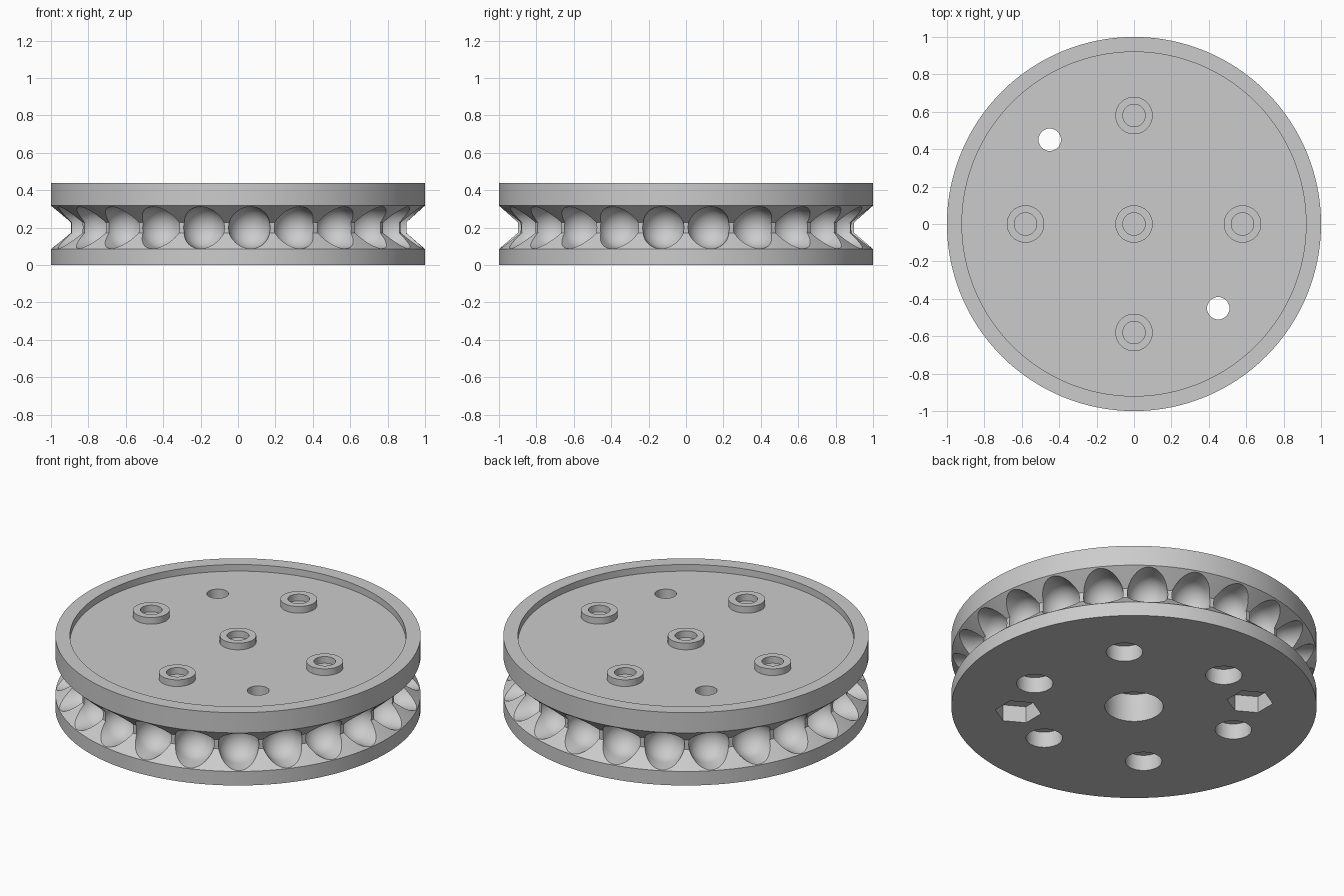
import bpy, bmesh
from math import sin, cos, pi, radians
from mathutils import Matrix, Vector

old = bpy.data.objects.get("Cube")
if old:
    bpy.data.objects.remove(old, do_unlink=True)

grey = bpy.data.materials.new("light_grey")
grey.use_nodes = True
colour = (0.6, 0.6, 0.6, 1)
grey.diffuse_color = colour
grey.node_tree.nodes["Principled BSDF"].inputs["Base Color"].default_value = colour


def lathe(bm, profile, sides, matrix=Matrix(), closed=False, turn=0.0):
    """Revolve (radius, height) points about z, then place with matrix."""
    new = []
    rings = []
    for r, z in profile:
        if r < 1e-6:
            ring = [bm.verts.new(matrix @ Vector((0, 0, z)))] * sides
        else:
            ring = [bm.verts.new(matrix @ Vector((r * cos(a), r * sin(a), z)))
                    for a in (turn + 2 * pi * i / sides for i in range(sides))]
        rings.append(ring)
    pairs = list(zip(rings, rings[1:]))
    if closed:
        pairs.append((rings[-1], rings[0]))
    for low, high in pairs:
        for i in range(sides):
            j = (i + 1) % sides
            corners = list(dict.fromkeys((low[i], low[j], high[j], high[i])))
            new.append(bm.faces.new(corners))
    return new


def finish(bm, name):
    bmesh.ops.recalc_face_normals(bm, faces=bm.faces)
    mesh = bpy.data.meshes.new(name)
    bm.to_mesh(mesh)
    bm.free()
    mesh.materials.append(grey)
    obj = bpy.data.objects.new(name, mesh)
    bpy.context.collection.objects.link(obj)
    return obj


def smooth(obj):
    bpy.ops.object.select_all(action='DESELECT')
    obj.select_set(True)
    bpy.context.view_layer.objects.active = obj
    bpy.ops.object.shade_smooth_by_angle(angle=radians(30))


def place(radius, degrees):
    a = radians(degrees)
    return Matrix.Translation((radius * cos(a), radius * sin(a), 0))


def plug(bm, radius, bottom, top, sides, where=Matrix(), turn=0.0):
    lathe(bm, [(0, bottom), (radius, bottom), (radius, top), (0, top)], sides, where, turn=turn)


# Grooved wheel with a shallow dished top
TOP, FLOOR, MID = 0.44, 0.40, 0.2
bm = bmesh.new()
lathe(bm, [(0, 0), (1, 0), (1, 0.085), (0.9, 0.172), (0.9, 0.228), (1, 0.318),
           (1, TOP), (0.92, TOP), (0.92, FLOOR), (0, FLOOR)], 128)
wheel = finish(bm, "wheel")

# Round-ended ball pockets around the groove
POCKETS, BALL = 23, 0.112
bm = bmesh.new()
dome = [(BALL * sin(t), -BALL * cos(t)) for t in (pi / 2 * i / 10 for i in range(11))]
dome[0] = (0, -BALL)
for k in range(POCKETS):
    spin = Matrix.Rotation(2 * pi * (k + 0.5) / POCKETS, 4, 'Z')
    lathe(bm, dome + [(BALL, 0.2), (0, 0.2)], 40,
          spin @ Matrix.Translation((0.9, 0, MID)) @ Matrix.Rotation(pi / 2, 4, 'Y'))
pockets = finish(bm, "pocket_cutter")

# Underside bore, ring of blind holes, and bolt holes with hexagonal nut traps
bm = bmesh.new()
plug(bm, 0.16, -0.1, 0.17, 48)
for k in range(6):
    plug(bm, 0.1, -0.1, 0.095, 40, place(0.6, 45 + 60 * k))
for degrees in (135, 315):
    spot = place(0.637, degrees)
    lathe(bm, [(0, -0.1), (0.127, -0.1), (0.127, 0.1), (0, 0.1)], 6, spot, turn=pi / 6)
holes = finish(bm, "underside_cutter")

bm = bmesh.new()
for degrees in (135, 315):
    plug(bm, 0.06, 0.05, 0.6, 32, place(0.637, degrees))
bolts = finish(bm, "bolt_hole_cutter")

for cutter in (pockets, holes, bolts):
    cut = wheel.modifiers.new(cutter.name, 'BOOLEAN')
    cut.operation = 'DIFFERENCE'
    cut.solver = 'EXACT'
    cut.object = cutter
    bpy.context.view_layer.objects.active = wheel
    bpy.ops.object.modifier_apply(modifier=cut.name)
    bpy.data.objects.remove(cutter, do_unlink=True)
smooth(wheel)

# Raised ring bosses on the dished top
spots = [("centre_boss", Matrix())]
spots += [(f"outer_boss_{k + 1}", place(0.58, 90 * k)) for k in range(4)]
for name, where in spots:
    bm = bmesh.new()
    lathe(bm, [(0.06, FLOOR - 0.005), (0.1, FLOOR - 0.005), (0.1, TOP), (0.06, TOP)],
          40, where, closed=True)
    smooth(finish(bm, name))
